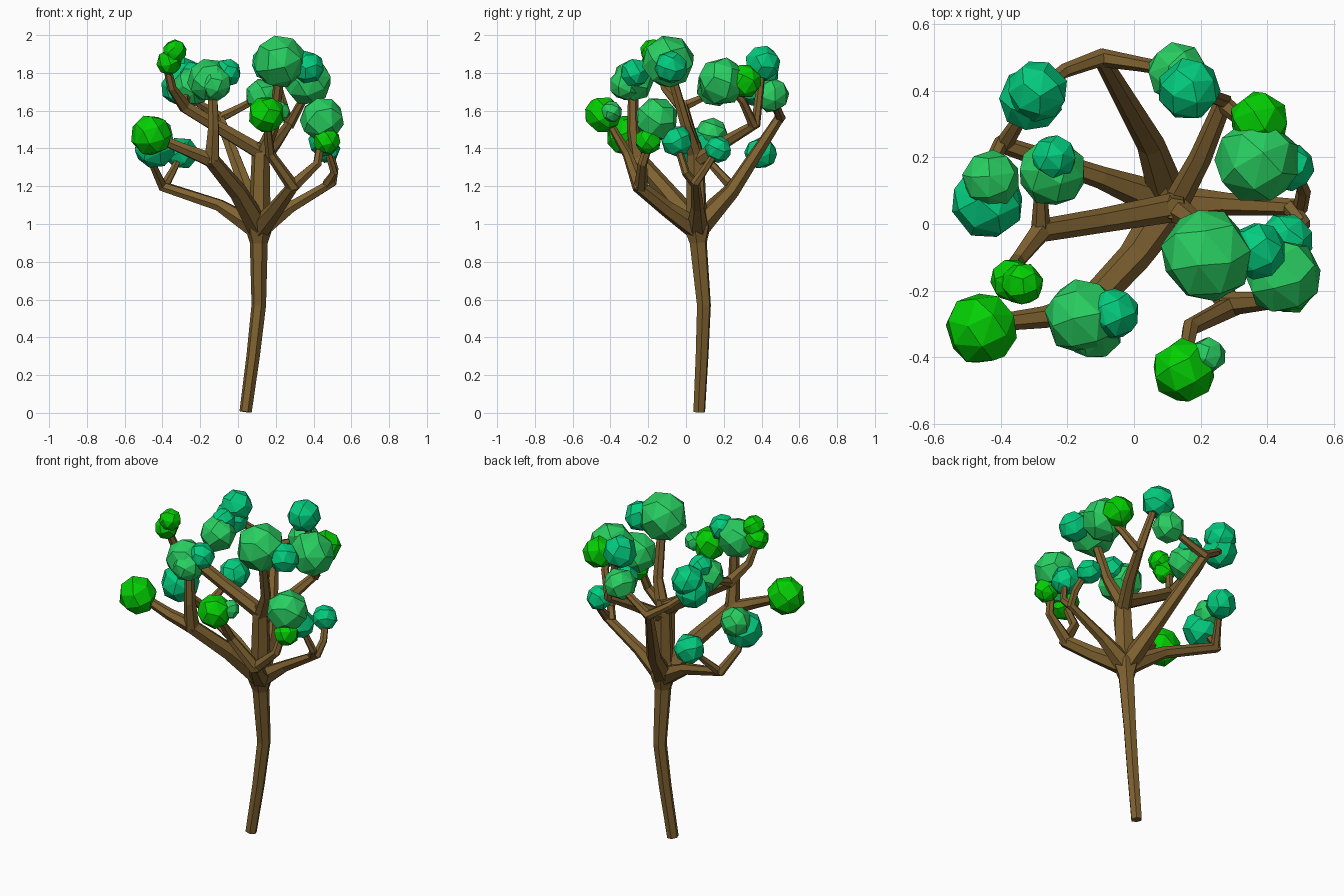
import bpy, bmesh, math, random
from mathutils import Vector, Euler

random.seed(4)


def material(name, rgb):
    m = bpy.data.materials.new(name)
    m.diffuse_color = (*rgb, 1)
    return m


BARK = material("bark", (0.21, 0.12, 0.03))
LEAF = {
    "green": material("mid_green", (0.022, 0.62, 0.12)),
    "bright": material("bright_green", (0.001, 0.62, 0.001)),
    "teal": material("teal_green", (0.001, 0.6, 0.21)),
}


def limb(name, *pts):
    """Six-sided faceted tube through (x, y, z, radius) points."""
    cu = bpy.data.curves.new(name, "CURVE")
    cu.dimensions = "3D"
    cu.bevel_depth = 1.0
    cu.bevel_resolution = 1
    cu.use_fill_caps = True
    sp = cu.splines.new("POLY")
    sp.points.add(len(pts) - 1)
    sp.use_smooth = False
    for p, (x, y, z, r) in zip(sp.points, pts):
        p.co = (x, y, z, 1)
        p.radius = r
    ob = bpy.data.objects.new(name, cu)
    bpy.context.collection.objects.link(ob)
    cu.materials.append(BARK)


def leaf_ball(kind, x, y, z, r, n=24):
    """Faceted foliage clump: hull of evenly spread points on a sphere."""
    bm = bmesh.new()
    rot = Euler([random.uniform(0, 6.28) for _ in range(3)])
    for i in range(n):
        h = 1 - 2 * (i + 0.5) / n
        a = i * math.pi * (3 - math.sqrt(5))
        s = math.sqrt(1 - h * h)
        v = Vector((s * math.cos(a), s * math.sin(a), h))
        v.rotate(rot)
        bm.verts.new(Vector((x, y, z)) + v * r * 1.04)
    bmesh.ops.convex_hull(bm, input=bm.verts)
    bmesh.ops.dissolve_limit(bm, angle_limit=math.radians(6), verts=bm.verts, edges=bm.edges)
    bmesh.ops.recalc_face_normals(bm, faces=bm.faces)
    me = bpy.data.meshes.new("foliage_" + kind)
    bm.to_mesh(me)
    bm.free()
    me.materials.append(LEAF[kind])
    bpy.context.collection.objects.link(bpy.data.objects.new("foliage_" + kind, me))


# Trunk and central leader
limb("trunk", (.04, .07, .005, .033), (.08, .085, .3, .036), (.11, .095, .57, .039),
     (.11, .065, .9, .048), (.11, .06, .98, .075), (.115, .055, 1.06, .058),
     (.12, .05, 1.36, .048), (.125, .045, 1.43, .035))
limb("top_branch", (.12, .05, 1.36, .042), (.19, 0, 1.52, .03), (.22, -.08, 1.8, .025))

# Back right branch, splitting to two clusters
limb("back_right_branch", (.12, .05, 1.33, .04), (.2, .2, 1.43, .034), (.27, .37, 1.53, .027),
     (.19, .4, 1.8, .02))
limb("back_right_twig", (.27, .36, 1.52, .027), (.34, .3, 1.65, .022), (.38, .22, 1.75, .02))

# High left branch
limb("high_left_branch", (.12, .05, 1.38, .044), (-.1, .01, 1.51, .037), (-.28, -.02, 1.62, .036),
     (-.35, -.11, 1.72, .025), (-.38, -.15, 1.85, .02))
limb("high_left_twig", (-.28, -.02, 1.62, .03), (-.28, .07, 1.66, .022), (-.25, .15, 1.7, .02))

# Back branch
limb("back_branch", (.11, .06, .97, .06), (.05, .24, 1.17, .042), (-.1, .5, 1.57, .028),
     (-.21, .46, 1.64, .022), (-.3, .39, 1.72, .02))
limb("back_twig", (-.1, .5, 1.56, .028), (.02, .48, 1.62, .022), (.13, .46, 1.68, .02))

# Low left branch
limb("low_left_branch", (.11, .06, .97, .06), (-.1, .14, 1.1, .034), (-.4, .24, 1.2, .029),
     (-.45, .14, 1.31, .022), (-.44, .08, 1.4, .02))
limb("low_left_twig", (-.39, .24, 1.2, .027), (-.34, .32, 1.29, .02), (-.3, .39, 1.38, .018))

# Front left branch
limb("front_left_branch", (.11, .06, .98, .065), (0, -.1, 1.17, .05), (-.14, -.25, 1.34, .046),
     (-.13, -.28, 1.5, .033), (-.135, -.28, 1.74, .025))
limb("front_left_twig", (-.12, -.24, 1.33, .044), (-.27, -.28, 1.39, .033), (-.44, -.3, 1.46, .024))

# Front right branch
limb("front_right_branch", (.11, .06, .97, .06), (.2, -.1, 1.08, .044), (.29, -.25, 1.2, .038),
     (.17, -.31, 1.37, .027), (.15, -.42, 1.56, .02))
limb("front_right_twig", (.28, -.24, 1.19, .037), (.42, -.23, 1.32, .025), (.45, -.17, 1.5, .02))

# Right branch
limb("right_branch", (.11, .06, .97, .06), (.28, .06, 1.09, .034), (.5, .05, 1.22, .026),
     (.51, .1, 1.29, .022), (.48, .17, 1.4, .018))
limb("right_twig", (.47, .05, 1.21, .026), (.51, 0, 1.27, .022), (.46, -.05, 1.43, .018))

# Foliage clumps
for clump in (
    ("green", .22, -.095, 1.86, .137), ("teal", .37, -.08, 1.83, .085),
    ("green", .445, -.155, 1.555, .115), ("bright", .47, -.2, 1.44, .07),
    ("teal", .455, -.05, 1.44, .082), ("teal", .47, .17, 1.395, .07),
    ("green", .37, .19, 1.755, .125), ("bright", .375, .31, 1.755, .088),
    ("green", .13, .455, 1.68, .09), ("teal", .165, .405, 1.85, .093),
    ("teal", -.29, .4, 1.79, .09), ("teal", -.31, .375, 1.72, .095),
    ("teal", -.3, .395, 1.375, .085), ("green", -.43, .135, 1.475, .085),
    ("teal", -.44, .065, 1.405, .107), ("green", -.245, .155, 1.725, .1),
    ("teal", -.24, .2, 1.79, .067), ("bright", -.335, -.18, 1.915, .062),
    ("bright", -.365, -.17, 1.855, .065), ("bright", -.46, -.315, 1.47, .107),
    ("green", -.155, -.28, 1.76, .112), ("green", -.12, -.32, 1.74, .085),
    ("teal", -.06, -.27, 1.8, .075), ("bright", .15, -.44, 1.58, .095),
    ("green", .22, -.395, 1.595, .055),
):
    leaf_ball(*clump)
